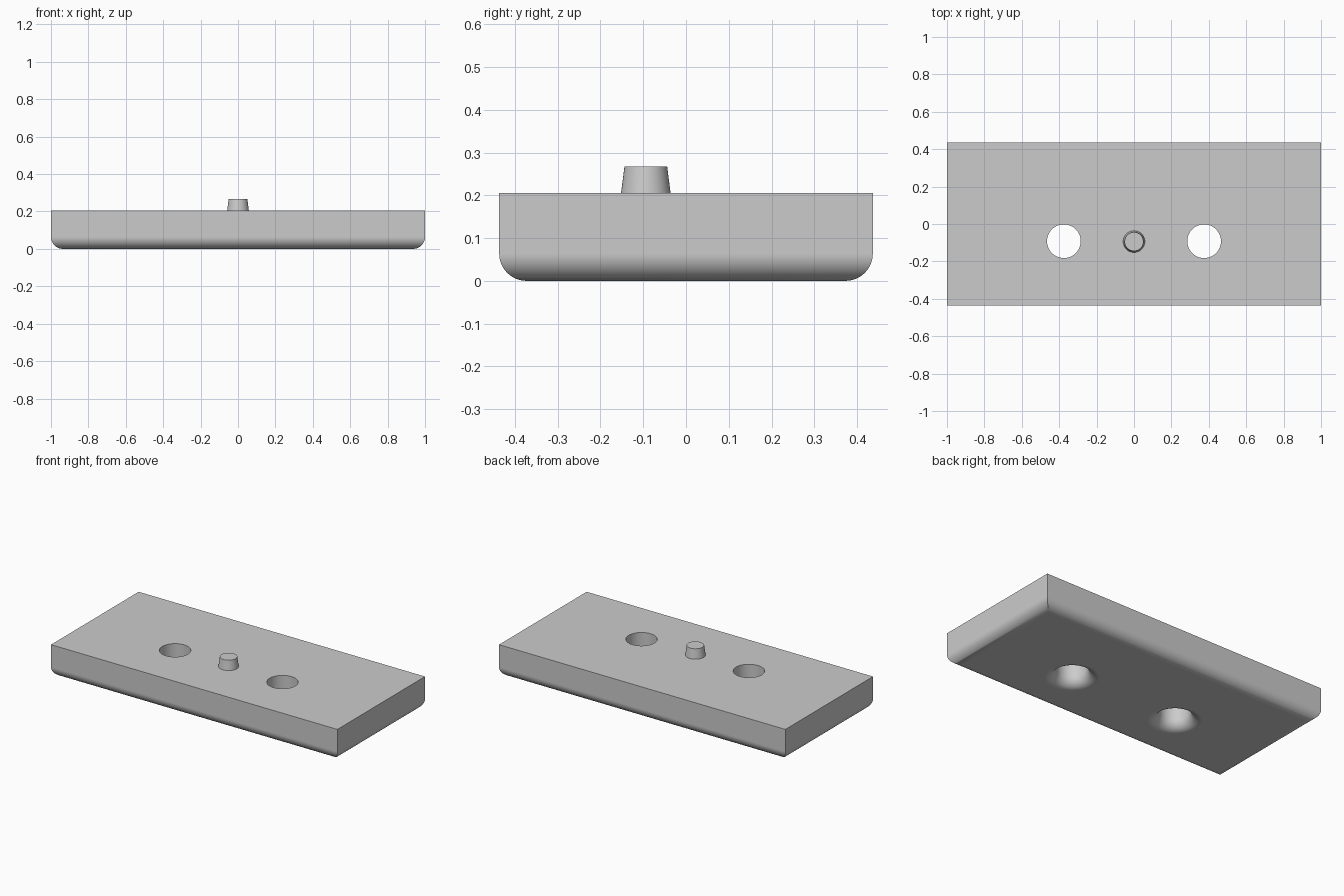
import bpy, bmesh
from math import sin, cos, pi, radians

if "Cube" in bpy.data.objects:
    bpy.data.objects.remove(bpy.data.objects["Cube"], do_unlink=True)

LENGTH, DEPTH, HEIGHT = 2.0, 0.874, 0.205
FILLET = 0.064
ROW_Y = -0.092
HOLE_X, HOLE_R = 0.375, 0.09

grey = bpy.data.materials.new("plain grey")
grey.use_nodes = True
colour = (0.6, 0.6, 0.6, 1)
grey.diffuse_color = colour
grey.node_tree.nodes["Principled BSDF"].inputs["Base Color"].default_value = colour


def make_object(name, bm):
    bmesh.ops.recalc_face_normals(bm, faces=bm.faces)
    mesh = bpy.data.meshes.new(name)
    bm.to_mesh(mesh)
    bm.free()
    mesh.materials.append(grey)
    obj = bpy.data.objects.new(name, mesh)
    bpy.context.collection.objects.link(obj)
    return obj


def activate(obj):
    bpy.ops.object.select_all(action="DESELECT")
    obj.select_set(True)
    bpy.context.view_layer.objects.active = obj


def lathe(name, profile, x, y, sides=64):
    """Closed solid turned from (radius, z) points around a vertical axis."""
    bm = bmesh.new()
    rings = [[bm.verts.new((x + r * cos(2 * pi * i / sides),
                            y + r * sin(2 * pi * i / sides), z))
              for i in range(sides)] for r, z in profile]
    for a, b in zip(rings, rings[1:]):
        for i in range(sides):
            j = (i + 1) % sides
            bm.faces.new((a[i], a[j], b[j], b[i]))
    bm.faces.new(rings[0])
    bm.faces.new(rings[-1])
    return make_object(name, bm)


# Plate with rounded lower edges
bm = bmesh.new()
bmesh.ops.create_cube(bm, size=1)
for v in bm.verts:
    v.co = (v.co.x * LENGTH, v.co.y * DEPTH, (v.co.z + 0.5) * HEIGHT)
lower = [e for e in bm.edges if all(v.co.z < 0.01 for v in e.verts)]
bmesh.ops.bevel(bm, geom=lower, offset=FILLET, segments=12, profile=0.5, affect="EDGES")
plate = make_object("plate", bm)

# Two through holes that flare out at the underside
steps = 12
flare = [(HOLE_R + FILLET * (1 - sin(t)), FILLET * (1 - cos(t)))
         for t in (pi / 2 * i / steps for i in range(steps + 1))]
profile = [(flare[0][0], -0.1)] + flare + [(HOLE_R, HEIGHT + 0.1)]
for side in (-1, 1):
    cutter = lathe("hole_cutter", profile, side * HOLE_X, ROW_Y)
    cutter.hide_render = True
    mod = plate.modifiers.new("hole", "BOOLEAN")
    mod.operation, mod.solver, mod.object = "DIFFERENCE", "EXACT", cutter
    activate(plate)
    bpy.ops.object.modifier_apply(modifier=mod.name)
    bpy.data.objects.remove(cutter, do_unlink=True)

# Tapered peg between the holes
peg = lathe("peg", [(0.059, HEIGHT - 0.005), (0.058, HEIGHT), (0.05, 0.267)], 0, ROW_Y - 0.002)

# Smooth rounded surfaces, crisp edges
for obj in (plate, peg):
    activate(obj)
    bpy.ops.object.shade_smooth_by_angle(angle=radians(30))
    weighted = obj.modifiers.new("weighted normals", "WEIGHTED_NORMAL")
    weighted.keep_sharp = True
